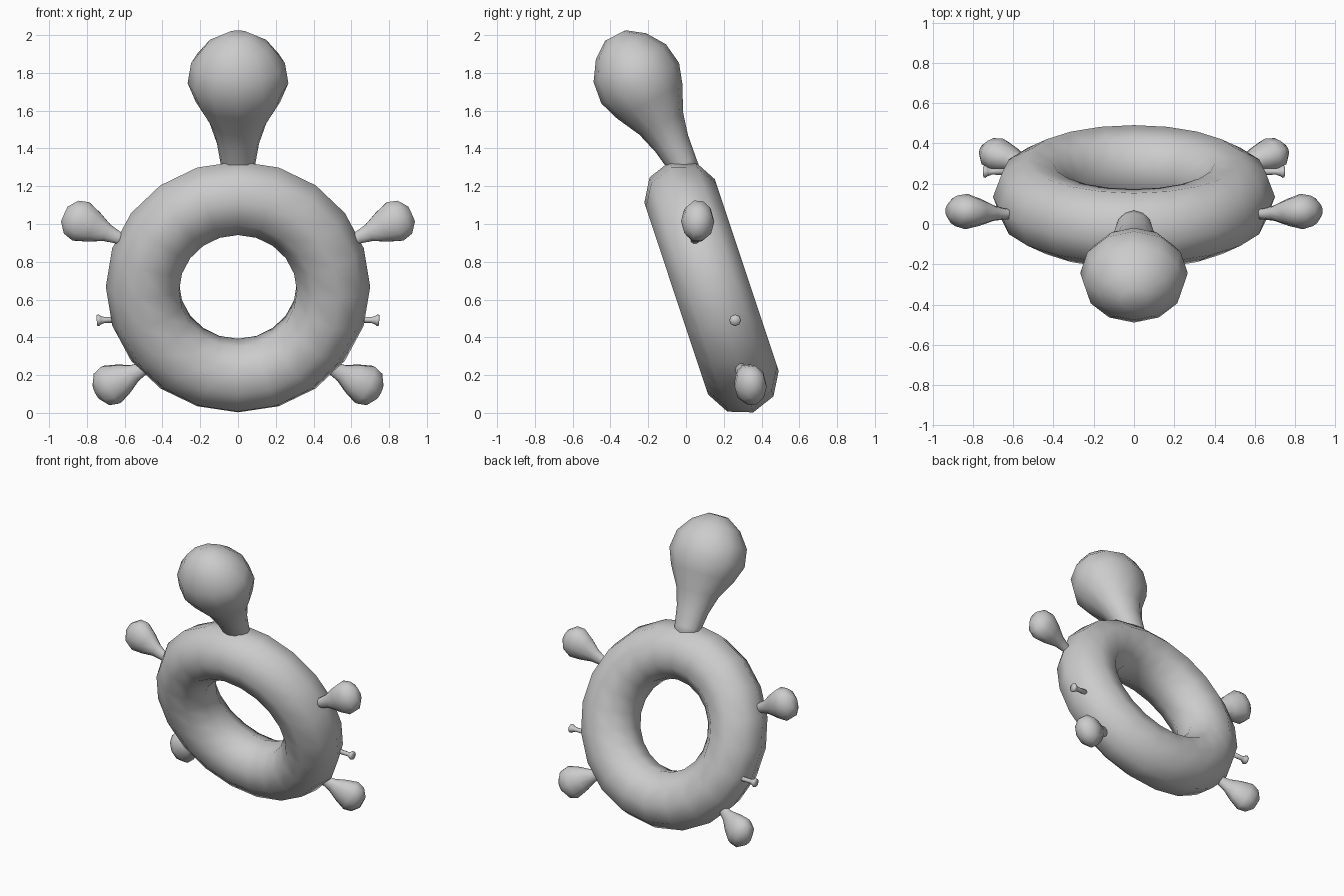
import bpy, bmesh
from math import sin, cos, pi, radians
from mathutils import Vector

if "Cube" in bpy.data.objects:
    bpy.data.objects.remove(bpy.data.objects["Cube"])


def loft(name, base, aim, ref, ref_scale, profile, sides=10, mirror=False):
    """Rounded body along base->aim; profile is (distance, radius), ref is the scaled cross axis."""
    base, d = Vector(base), (Vector(aim) - Vector(base)).normalized()
    u = Vector(ref)
    u = (u - d * u.dot(d)).normalized()
    v = d.cross(u)
    bm = bmesh.new()
    rings = []
    for t, r in profile:
        rings.append([bm.verts.new(base + d * t
                                   + u * (r * ref_scale * cos(2 * pi * i / sides))
                                   + v * (r * sin(2 * pi * i / sides)))
                      for i in range(sides)])
    for a, b in zip(rings, rings[1:]):
        for i in range(sides):
            j = (i + 1) % sides
            bm.faces.new((a[i], a[j], b[j], b[i]))
    bm.faces.new(rings[0][::-1])
    bm.faces.new(rings[-1])
    bmesh.ops.recalc_face_normals(bm, faces=bm.faces)
    for f in bm.faces:
        f.smooth = True
    mesh = bpy.data.meshes.new(name)
    bm.to_mesh(mesh)
    bm.free()
    ob = bpy.data.objects.new(name, mesh)
    bpy.context.collection.objects.link(ob)
    if mirror:
        ob.modifiers.new("mirror", 'MIRROR').use_axis[0] = True
    return ob


# Leaning ring body
bpy.ops.mesh.primitive_torus_add(major_radius=0.5, minor_radius=0.2,
                                 major_segments=20, minor_segments=9,
                                 location=(0, 0.135, 0.667),
                                 rotation=(radians(108.4), 0, 0))
ring = bpy.context.object
ring.name = "ring_body"
bpy.ops.object.shade_smooth()

# Bulbous head on a tapering neck
loft("head", (0, -0.02, 1.32), (0, -0.25, 1.76), (1, 0, 0), 1.15,
     [(-0.08, 0.07), (0, 0.08), (0.12, 0.097), (0.24, 0.13), (0.37, 0.195),
      (0.48, 0.232), (0.6, 0.216), (0.7, 0.15), (0.765, 0.06)], sides=12)

# Upper and lower flippers, mirrored left to right
flipper = [(-0.06, 0.03), (0, 0.036), (0.06, 0.05), (0.135, 0.088),
           (0.21, 0.116), (0.265, 0.1), (0.305, 0.045)]
loft("upper_flipper", (0.64, 0.05, 0.93), (0.835, 0.062, 1.015),
     (0, 1, 0), 0.76, flipper, mirror=True)
loft("lower_flipper", (0.50, 0.285, 0.235), (0.67, 0.34, 0.15),
     (0, 1, 0), 0.76, [(t * 0.95, r * 0.98) for t, r in flipper], mirror=True)

# Small side pegs with flared ends
loft("side_peg", (0.60, 0.26, 0.495), (0.75, 0.26, 0.49), (0, 1, 0), 1.0,
     [(0, 0.018), (0.105, 0.015), (0.125, 0.022), (0.138, 0.031), (0.148, 0.028)],
     sides=8, mirror=True)
